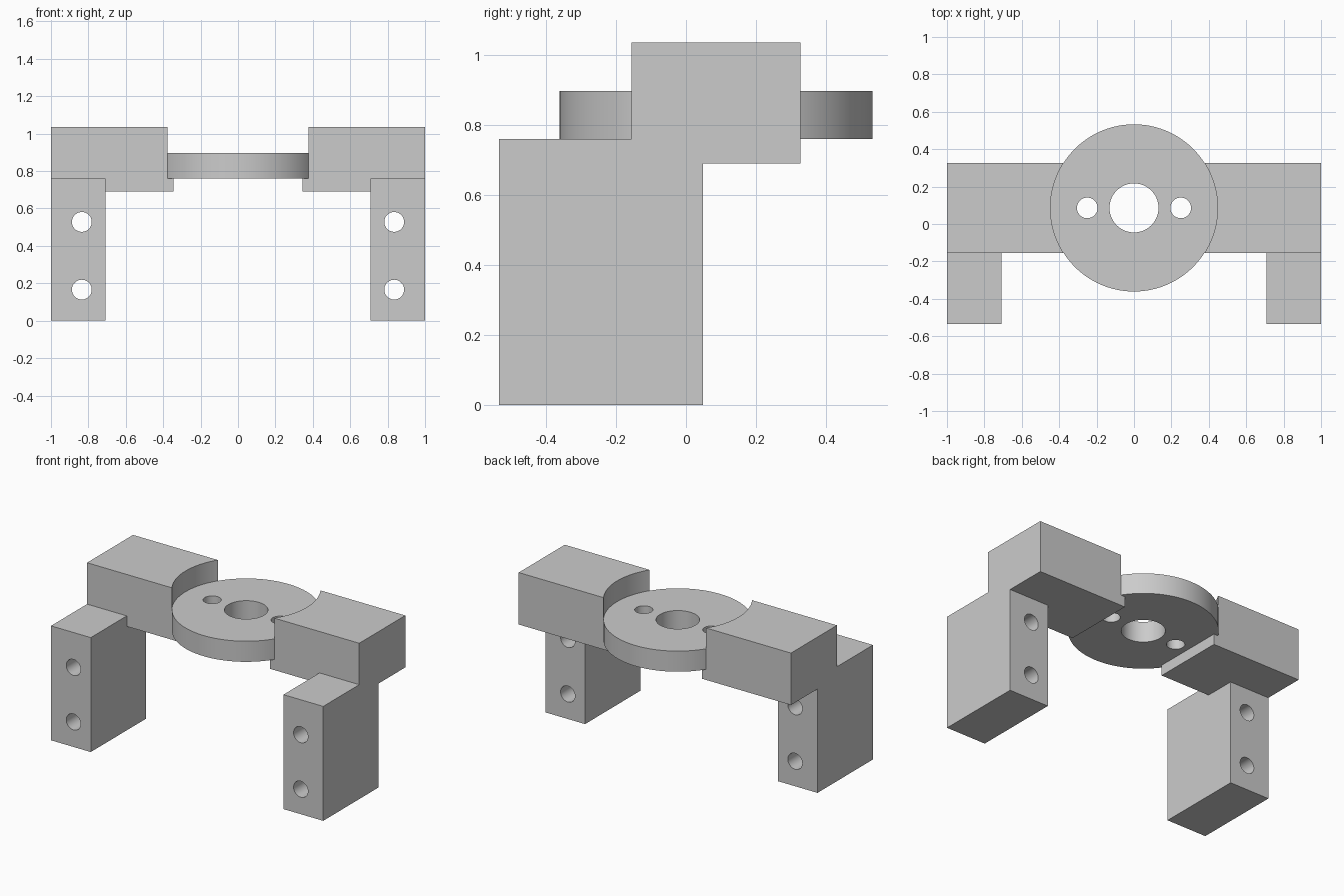
import bpy
import math

cube = bpy.data.objects.get("Cube")
if cube:
    bpy.data.objects.remove(cube, do_unlink=True)

grey = bpy.data.materials.new("plain grey")
grey.use_nodes = True
grey.diffuse_color = (0.6, 0.6, 0.6, 1)
grey.node_tree.nodes["Principled BSDF"].inputs["Base Color"].default_value = (0.6, 0.6, 0.6, 1)

DISC_Y, DISC_R = 0.086, 0.447
SEAT_Z = 0.76          # underside of the disc and top of the legs


def box(name, low, high):
    centre = [(a + b) / 2 for a, b in zip(low, high)]
    bpy.ops.mesh.primitive_cube_add(size=1, location=centre)
    obj = bpy.context.object
    obj.name = name
    obj.scale = [b - a for a, b in zip(low, high)]
    bpy.ops.object.transform_apply(location=True, rotation=True, scale=True)
    obj.data.materials.append(grey)
    return obj


def cylinder(name, radius, depth, location, along_y=False, sides=96):
    turn = (math.pi / 2, 0, 0) if along_y else (0, 0, 0)
    bpy.ops.mesh.primitive_cylinder_add(vertices=sides, radius=radius, depth=depth,
                                        location=location, rotation=turn)
    obj = bpy.context.object
    obj.name = name
    bpy.ops.object.transform_apply(location=True, rotation=True, scale=True)
    obj.data.materials.append(grey)
    return obj


def combine(target, tool, operation):
    bpy.context.view_layer.objects.active = target
    mod = target.modifiers.new("boolean", 'BOOLEAN')
    mod.operation, mod.solver, mod.object = operation, 'EXACT', tool
    bpy.ops.object.modifier_apply(modifier=mod.name)
    bpy.data.objects.remove(tool, do_unlink=True)


def smooth(obj):
    bpy.ops.object.select_all(action='DESELECT')
    obj.select_set(True)
    bpy.context.view_layer.objects.active = obj
    bpy.ops.object.shade_smooth_by_angle(angle=math.radians(30))


# Centre disc with a large bore and two small holes
disc = cylinder("mounting_disc", DISC_R, 0.137, (0, DISC_Y, SEAT_Z + 0.0685))
for x, radius in ((0, 0.131), (-0.25, 0.055), (0.25, 0.055)):
    combine(disc, cylinder("bore", radius, 1, (x, DISC_Y, SEAT_Z)), 'DIFFERENCE')
smooth(disc)

# Side brackets: arm with a round recess for the disc, joined to a drilled leg
for name, side in (("left_bracket", 1), ("right_bracket", -1)):
    def span(inner, y0, y1, z0, z1):
        xs = sorted((side * inner, side))
        return (xs[0], y0, z0), (xs[1], y1, z1)

    bracket = box(name, *span(0.345, -0.156, 0.327, 0.69, 1.035))
    combine(bracket, cylinder("recess", DISC_R, 1, (0, DISC_Y, SEAT_Z + 0.5)), 'DIFFERENCE')
    combine(bracket, box("leg", *span(0.708, -0.534, 0.048, 0, SEAT_Z)), 'UNION')
    for z in (0.166, 0.528):
        combine(bracket, cylinder("bolt_hole", 0.053, 2, (side * 0.835, 0, z), True, 48),
                'DIFFERENCE')
    smooth(bracket)
